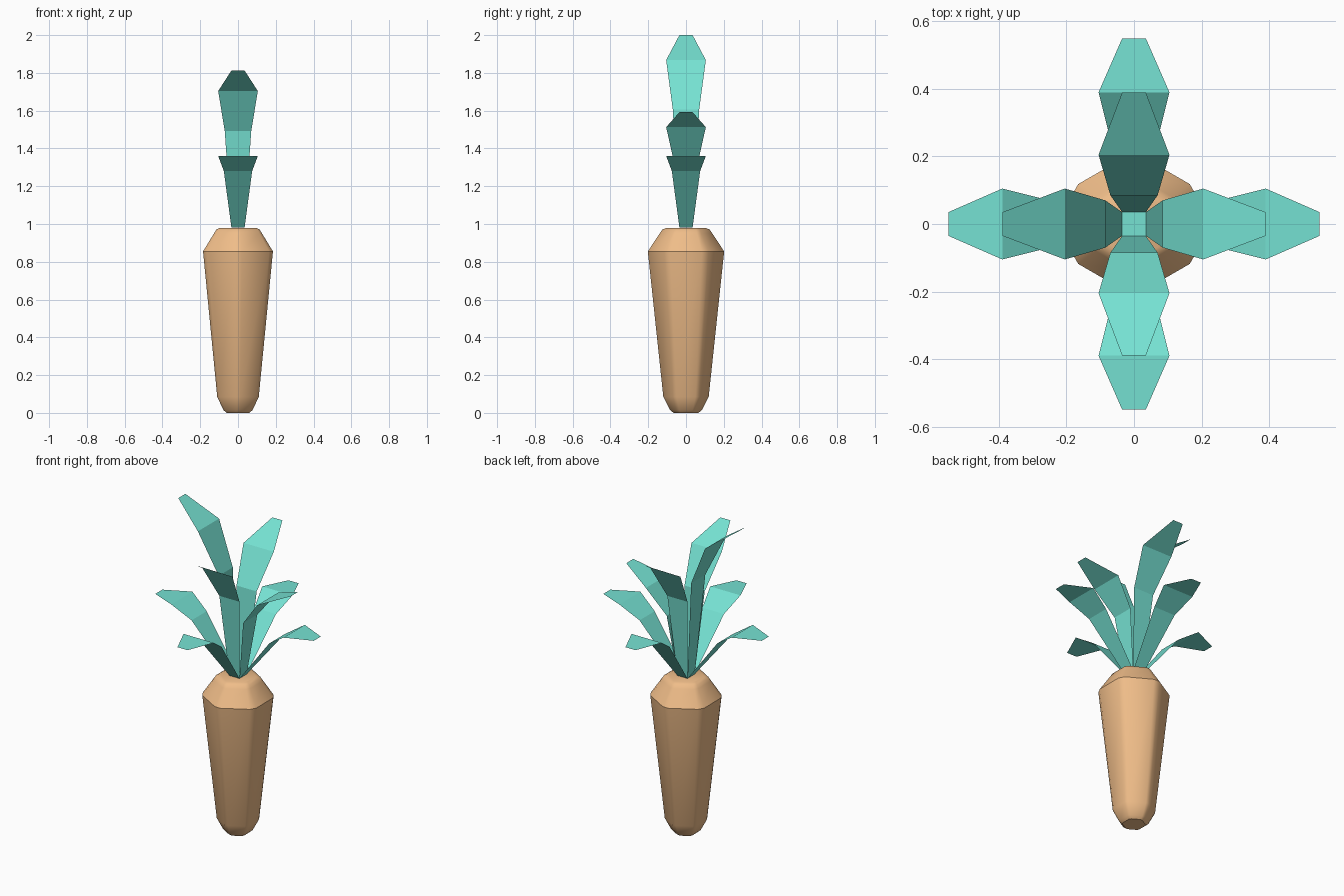
import bpy, bmesh, math
from mathutils import Matrix

if "Cube" in bpy.data.objects:
    bpy.data.objects.remove(bpy.data.objects["Cube"])


def material(name, color):
    m = bpy.data.materials.new(name)
    m.diffuse_color = color
    m.use_nodes = True
    m.node_tree.nodes["Principled BSDF"].inputs["Base Color"].default_value = m.diffuse_color
    return m


def make_object(name, bm, mat):
    mesh = bpy.data.meshes.new(name)
    bm.to_mesh(mesh)
    bm.free()
    mesh.materials.append(mat)
    ob = bpy.data.objects.new(name, mesh)
    bpy.context.collection.objects.link(ob)
    return ob


root_mat = material("root_orange", (0.87, 0.51, 0.25, 1))
leaf_mat = material("leaf_teal", (0.18, 0.76, 0.65, 1))


# Root: tapered hexagon with chamfered corners, (apothem, height) profile
def hex_ring(bm, apothem, z):
    half = apothem * math.tan(math.pi / 6)
    cut = half - apothem * 0.125          # half length of each flat side
    ring = []
    for k in range(6):
        a = k * math.pi / 3
        for t in (-cut, cut):
            ring.append(bm.verts.new((apothem * math.cos(a) - t * math.sin(a),
                                      apothem * math.sin(a) + t * math.cos(a), z)))
    return ring


profile = [(0.06, 0), (0.077, 0.015), (0.11, 0.085), (0.185, 0.855),
           (0.126, 0.952), (0.115, 0.97), (0.095, 0.98)]
bm = bmesh.new()
rings = [hex_ring(bm, r, z) for r, z in profile]
for lo, hi in zip(rings, rings[1:]):
    for i in range(12):
        j = (i + 1) % 12
        bm.faces.new((lo[i], lo[j], hi[j], hi[i]))
bm.faces.new(rings[0][::-1])
bm.faces.new(rings[-1])
root = make_object("root", bm, root_mat)
bpy.context.view_layer.objects.active = root
root.select_set(True)
bpy.ops.object.shade_smooth_by_angle(angle=math.radians(34))
root.select_set(False)

# Leaves: thin folded ribbons, sections are (reach, height fraction, half width)
BASE = 0.982
INNER = [(0.035, 0, 0.035), (0.085, 0.614, 0.07), (0.205, 0.87, 0.105), (0.39, 1, 0.035)]
OUTER = [(0.035, 0, 0.035), (0.27, 0.79, 0.075), (0.39, 1, 0.105), (0.55, 0.99, 0.035)]


def leaf(name, sections, height, angle):
    bm = bmesh.new()
    rows = [(bm.verts.new((x, -w, BASE + f * height)), bm.verts.new((x, w, BASE + f * height)))
            for x, f, w in sections]
    for a, b in zip(rows, rows[1:]):
        bm.faces.new((a[0], b[0], b[1], a[1]))
    bm.transform(Matrix.Rotation(angle, 4, 'Z'))
    make_object(name, bm, leaf_mat)


sides = ("right", "back", "left", "front")
for k, (side, height) in enumerate(zip(sides, (0.61, 0.83, 1.018, 0.83))):
    leaf("inner_leaf_" + side, INNER, height, k * math.pi / 2)
    leaf("outer_leaf_" + side, OUTER, 0.378, k * math.pi / 2)

# Small square crown joining the leaf bases
bm = bmesh.new()
bm.faces.new([bm.verts.new((x * 0.035, y * 0.035, BASE))
              for x, y in ((-1, -1), (1, -1), (1, 1), (-1, 1))])
make_object("leaf_crown", bm, leaf_mat)
